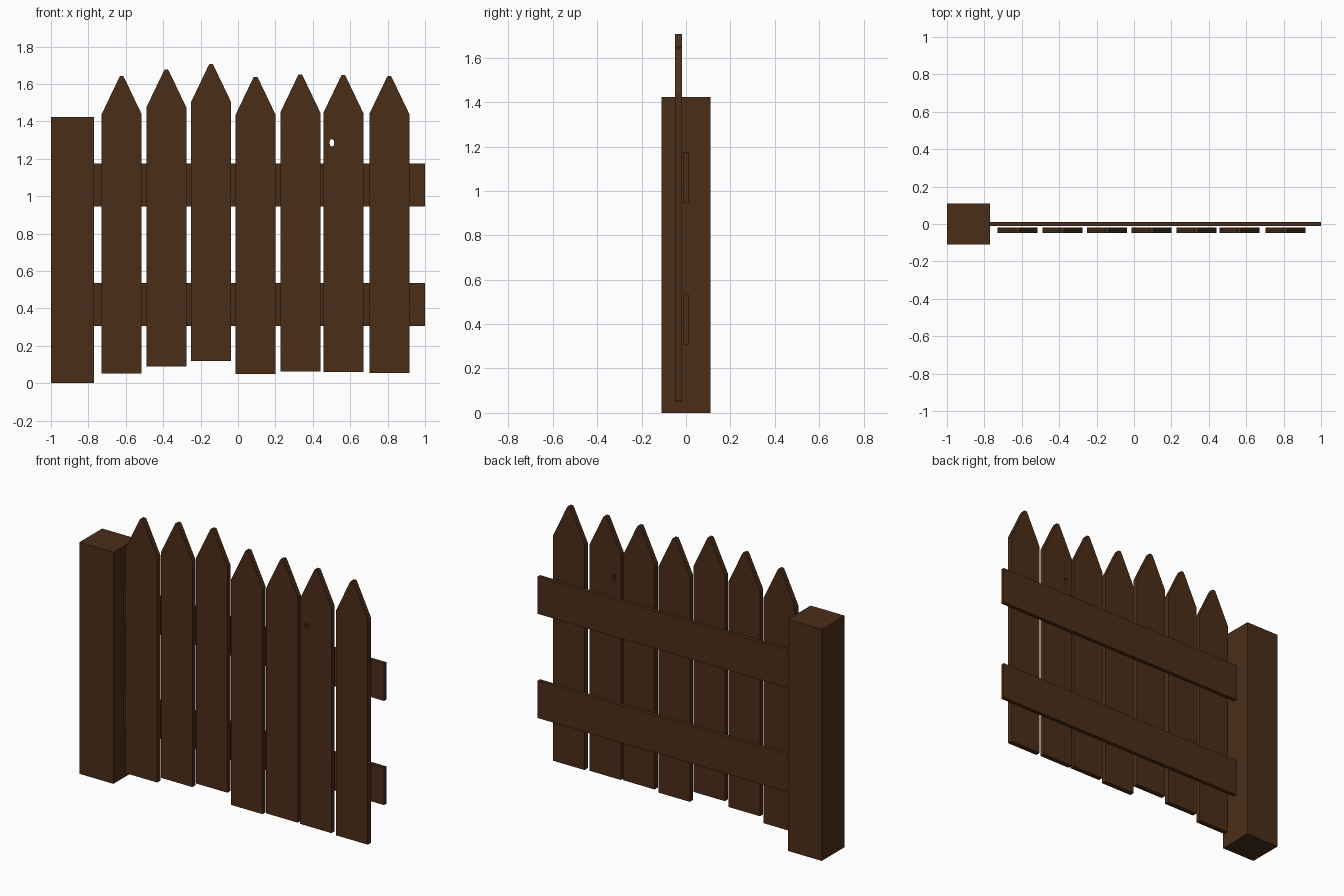
import bpy
import math

if "Cube" in bpy.data.objects:
    bpy.data.objects.remove(bpy.data.objects["Cube"])

wood = bpy.data.materials.new("dark_wood")
wood.diffuse_color = (0.07, 0.027, 0.009, 1)
wood.use_nodes = True
wood.node_tree.nodes["Principled BSDF"].inputs["Base Color"].default_value = wood.diffuse_color


def box(name, x0, x1, y0, y1, z0, z1):
    bpy.ops.mesh.primitive_cube_add(
        size=1, location=((x0 + x1) / 2, (y0 + y1) / 2, (z0 + z1) / 2))
    ob = bpy.context.object
    ob.name = name
    ob.scale = (x1 - x0, y1 - y0, z1 - z0)
    bpy.ops.object.transform_apply(location=False, rotation=False, scale=True)
    ob.data.materials.append(wood)
    return ob


def add_loop(curve, points):
    spline = curve.splines.new('POLY')
    spline.points.add(len(points) - 1)
    for p, (x, z) in zip(spline.points, points):
        p.co = (x, z, 0, 1)
    spline.use_cyclic_u = True


def picket(name, x, z, hole=None):
    """Pointed board: filled flat outline, extruded and stood upright."""
    curve = bpy.data.curves.new(name, 'CURVE')
    curve.dimensions = '2D'
    curve.fill_mode = 'BOTH'
    curve.extrude = 0.0155
    right = [(0.107, 0), (0.107, 1.385), (0.018, 1.571), (0.009, 1.588)]
    add_loop(curve, right + [(-px, pz) for px, pz in reversed(right)])
    if hole:
        add_loop(curve, hole)
    ob = bpy.data.objects.new(name, curve)
    bpy.context.collection.objects.link(ob)
    ob.location = (x, -0.0335, z)
    ob.rotation_euler = (math.pi / 2, 0, 0)
    bpy.ops.object.select_all(action='DESELECT')
    ob.select_set(True)
    bpy.context.view_layer.objects.active = ob
    bpy.ops.object.convert(target='MESH')
    ob = bpy.context.object
    ob.data.materials.clear()
    ob.data.materials.append(wood)
    for f in ob.data.polygons:
        f.use_smooth = False


# Post and the two rails running out from its side
box("post", -1, -0.77, -0.11, 0.11, 0, 1.423)
box("lower_rail", -0.77, 1, -0.011, 0.011, 0.305, 0.535)
box("upper_rail", -0.77, 1, -0.011, 0.011, 0.945, 1.175)

# Pickets: centre x and bottom height; the sixth has a knot hole
pickets = [(-0.622, 0.053), (-0.383, 0.089), (-0.144, 0.118), (0.094, 0.05),
           (0.333, 0.062), (0.563, 0.059), (0.809, 0.054)]
knot = [(-0.061 + 0.013 * math.cos(i * math.pi / 4),
         1.226 + 0.021 * math.sin(i * math.pi / 4)) for i in range(8)]
for i, (x, z) in enumerate(pickets):
    picket(f"picket_{i + 1}", x, z, knot if i == 5 else None)
